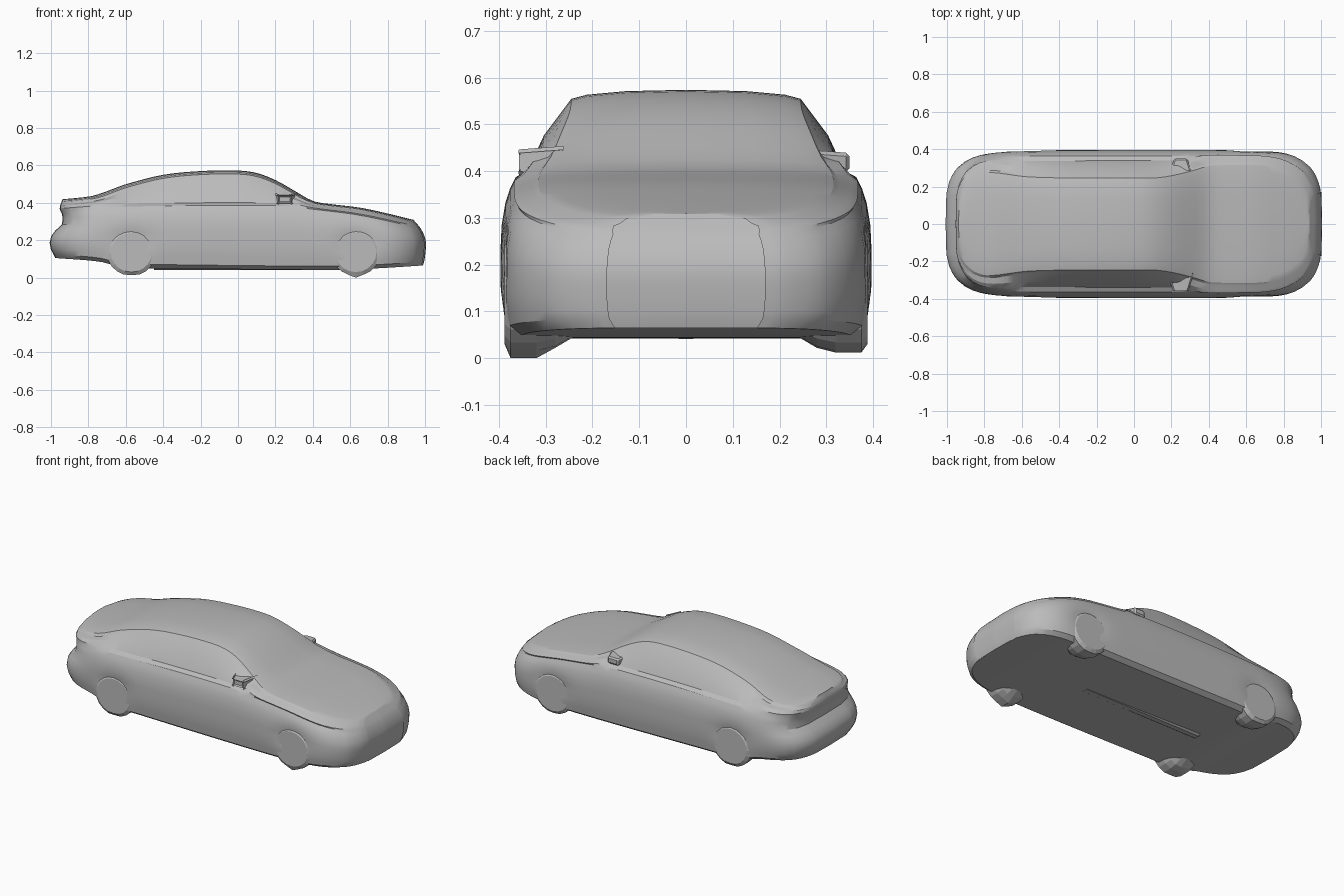
import bpy, bmesh, math
from mathutils import Vector

cube = bpy.data.objects.get("Cube")
if cube:
    bpy.data.objects.remove(cube)

grey = bpy.data.materials.new("body grey")
grey.use_nodes = True
grey.diffuse_color = (0.5, 0.5, 0.5, 1)
grey.node_tree.nodes["Principled BSDF"].inputs["Base Color"].default_value = (0.5, 0.5, 0.5, 1)


def curve(points):
    """Smooth function through a few (position, value) points."""
    def slope(i):
        a, b = points[max(i - 1, 0)], points[min(i + 1, len(points) - 1)]
        return (b[1] - a[1]) / (b[0] - a[0])

    def value(x):
        x = min(max(x, points[0][0]), points[-1][0])
        i = max(k for k in range(len(points) - 1) if points[k][0] <= x)
        (x0, y0), (x1, y1) = points[i], points[i + 1]
        h = x1 - x0
        t = (x - x0) / h
        return ((1 + 2 * t) * (1 - t) ** 2 * y0 + t * (1 - t) ** 2 * h * slope(i)
                + t * t * (3 - 2 * t) * y1 + t * t * (t - 1) * h * slope(i + 1))
    return value


def finish(bm, name, smooth=False):
    bmesh.ops.recalc_face_normals(bm, faces=bm.faces)
    mesh = bpy.data.meshes.new(name)
    bm.to_mesh(mesh)
    bm.free()
    mesh.materials.append(grey)
    ob = bpy.data.objects.new(name, mesh)
    bpy.context.collection.objects.link(ob)
    if smooth:
        bpy.ops.object.select_all(action='DESELECT')
        ob.select_set(True)
        bpy.context.view_layer.objects.active = ob
        bpy.ops.object.shade_smooth_by_angle(angle=math.radians(25))
    return ob


# Lengthwise curves of the car: nose at +x, tail at -x
top = curve([(-1, .42), (-.93, .425), (-.8, .44), (-.6, .50), (-.4, .55), (-.2, .57), (0, .573),
             (.1, .56), (.2, .522), (.3, .466), (.4, .41), (.5, .393), (.7, .37), (.87, .34), (1, .31)])
bottom = curve([(-1, .105), (-.75, .085), (-.62, .055), (-.4, .05), (.5, .042), (.75, .05), (1, .065)])
width = curve([(-1, .16), (-.985, .225), (-.95, .29), (-.9, .335), (-.82, .368), (-.65, .39), (-.4, .395),
               (.6, .395), (.75, .388), (.85, .365), (.93, .315), (.975, .25), (1, .17)])
belt = curve([(-1, .36), (-.6, .38), (.2, .385), (.45, .36), (.7, .328), (.85, .30), (1, .265)])
roof = curve([(-1, .80), (-.85, .79), (-.6, .68), (-.4, .655), (0, .65), (.15, .66), (.3, .74), (.42, .82), (1, .82)])
# Outline of tail and nose by height
tail = curve([(.05, .95), (.11, .975), (.16, 1), (.21, 1), (.25, .975), (.28, .94), (.33, .935), (.37, .95), (.42, .935)])
nose = curve([(.04, .975), (.08, .99), (.15, 1), (.2, 1), (.26, .975), (.31, .935), (.35, .91)])
WHEELS = (-.57, .63)


def section(x):
    """Half cross-section, from the middle of the floor to the middle of the roof."""
    w, b, z, t, r = width(x), bottom(x), belt(x), top(x), roof(x)
    r *= w
    e = min(.035, (t - z) * .45)
    low = z - b
    glass = min(1, max(0, (t - .42) / .08))
    base = .93 - .075 * glass
    return [(0, b), (.5 * w, b), (.9 * w, b), (.97 * w, b + .02), (.985 * w, b + .18 * low),
            (w, b + .32 * low), (w, b + .46 * low), (w, b + .58 * low), (.995 * w, b + .7 * low),
            (.975 * w, b + .84 * low), (.95 * w, b + .93 * low), (.92 * w, z), (base * w, z + e * .4),
            ((base * w + r) / 2 + .006, (z + t) / 2 - .004), (r, t - e), (r - .012, t - e * .55),
            (r - .045, t - e * .3), (r * .5, t - e * .08), (0, t)]


def place(x, y, z):
    """Shape the tail and nose, and dent the flanks over the wheels."""
    if x < -.6:
        x = -.6 - (-x - .6) * (tail(z) - .6) / .4
    elif x > .6:
        x = .6 + (x - .6) * (nose(z) - .6) / .4
    if y > .3:
        for wx in WHEELS:
            y -= .022 * math.exp(-((x - wx) / .09) ** 2 - ((z - .19) / .06) ** 2)
    return Vector((x, y, z))


# Body shell, half of it lofted and mirrored
ends = [.955, .97, .985, .995, 1]
stations = [-v for v in reversed(ends)] + [-.94 + 1.88 * i / 46 for i in range(47)] + ends
rows = [[place(x, y, z) for y, z in section(x)] for x in stations]
for end, x in ((0, -1), (len(rows), 1)):
    rows.insert(end, [place(x * 1.004, 0, z) for y, z in section(x)])
bm = bmesh.new()
grid = [[bm.verts.new(p) for p in row] for row in rows]
for a, b in zip(grid, grid[1:]):
    for j in range(len(a) - 1):
        bm.faces.new((a[j], b[j], b[j + 1], a[j + 1]))
bmesh.ops.remove_doubles(bm, verts=bm.verts, dist=.0005)
body = finish(bm, "car_body", True)
mirror = body.modifiers.new("Mirror", 'MIRROR')
mirror.use_axis = (False, True, False)

for side, label in ((1, "left"), (-1, "right")):
    # Side names follow the model's front at -y, so these are the far and near flanks
    flank = "far" if side > 0 else "near"
    # Wheels, sunk in the body and sloping up on the inner side
    for wx, end in zip(WHEELS, ("rear", "front")):
        bm = bmesh.new()
        rings = []
        for y, r, flat in ((.19, .06, .06), (.28, .115, .022), (.32, .125, .015), (.375, .125, .015), (.388, .105, .022)):
            ring = []
            for k in range(20):
                a = 2 * math.pi * k / 20
                z = .135 + r * math.sin(a)
                ring.append(bm.verts.new((wx + 1.05 * r * math.cos(a), side * y, max(z, flat))))
            rings.append(ring)
        for p, q in zip(rings, rings[1:]):
            for k in range(20):
                n = (k + 1) % 20
                bm.faces.new((p[k], p[n], q[n], q[k]))
        bm.faces.new(rings[0])
        bm.faces.new(rings[-1])
        # Lowest tyre touches the ground
        if end == "front":
            for v in bm.verts:
                if v.co.z < .016:
                    v.co.z = 0 if side < 0 else .012
        finish(bm, f"{end}_wheel_{flank}")

    # Door mirror: a small wedge on the beltline
    bm = bmesh.new()
    bmesh.ops.create_cube(bm, size=1)
    for v in bm.verts:
        outer = v.co.y > 0
        v.co = Vector((.25 + v.co.x * (.07 if outer else .12),
                       side * (.35 if outer else .27),
                       .415 + v.co.z * (.04 if outer else .06) + (.004 if outer else 0)))
    bmesh.ops.bevel(bm, geom=bm.edges[:], offset=.008, segments=1, affect='EDGES')
    finish(bm, f"door_mirror_{flank}")

# Shallow rib along the floor
bm = bmesh.new()
bmesh.ops.create_cube(bm, size=1)
for v in bm.verts:
    v.co = Vector((-.05 + v.co.x * .8, v.co.y * (.03 if v.co.z < 0 else .07), .048 + v.co.z * .014))
finish(bm, "floor_rib")
